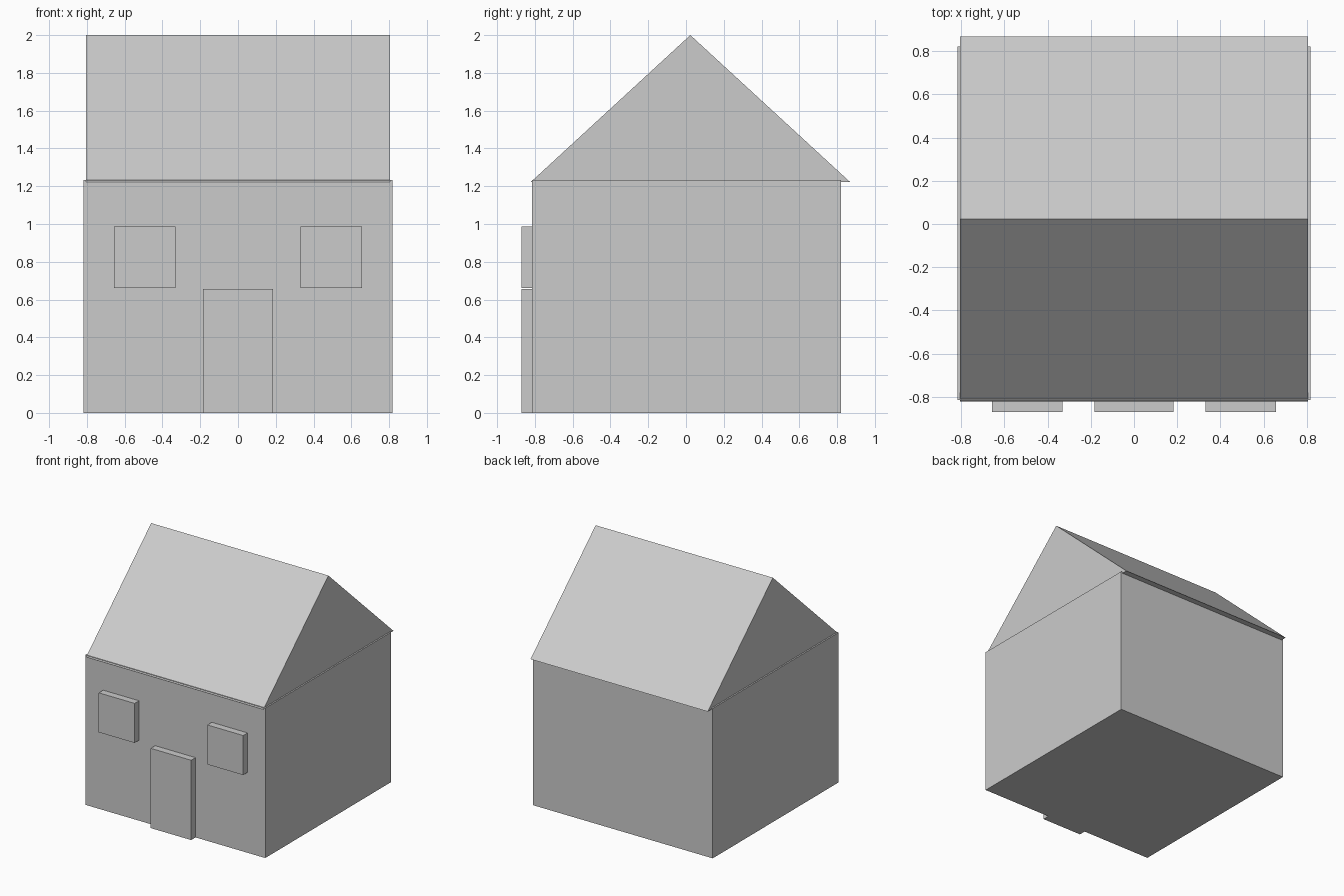
import bpy, bmesh

if "Cube" in bpy.data.objects:
    bpy.data.objects.remove(bpy.data.objects["Cube"])


def prism(name, profile, x0, x1):
    """Extrude a closed (y, z) profile along x from x0 to x1."""
    bm = bmesh.new()
    face = bm.faces.new([bm.verts.new((x0, y, z)) for y, z in profile])
    ext = bmesh.ops.extrude_face_region(bm, geom=[face])
    verts = [g for g in ext["geom"] if isinstance(g, bmesh.types.BMVert)]
    bmesh.ops.translate(bm, verts=verts, vec=(x1 - x0, 0, 0))
    bmesh.ops.recalc_face_normals(bm, faces=bm.faces)
    mesh = bpy.data.meshes.new(name)
    bm.to_mesh(mesh)
    bm.free()
    obj = bpy.data.objects.new(name, mesh)
    bpy.context.collection.objects.link(obj)
    return obj


def box(name, x0, x1, y0, y1, z0, z1):
    return prism(name, [(y0, z0), (y1, z0), (y1, z1), (y0, z1)], x0, x1)


FRONT, WALL = -0.871, -0.814

# Walls
box("walls", -0.818, 0.818, WALL, 0.821, 0, 1.233)

# Gable roof, set slightly into the walls and overhanging at the back
prism("roof", [(-0.822, 1.222), (0.869, 1.222), (0.023, 2.0)], -0.806, 0.806)

# Door and windows stand proud of the front wall
box("door", -0.184, 0.184, FRONT, WALL + 0.01, 0, 0.656)
for side, x in (("left", -0.494), ("right", 0.494)):
    box(f"window_{side}", x - 0.163, x + 0.163, FRONT, WALL + 0.01, 0.661, 0.986)
